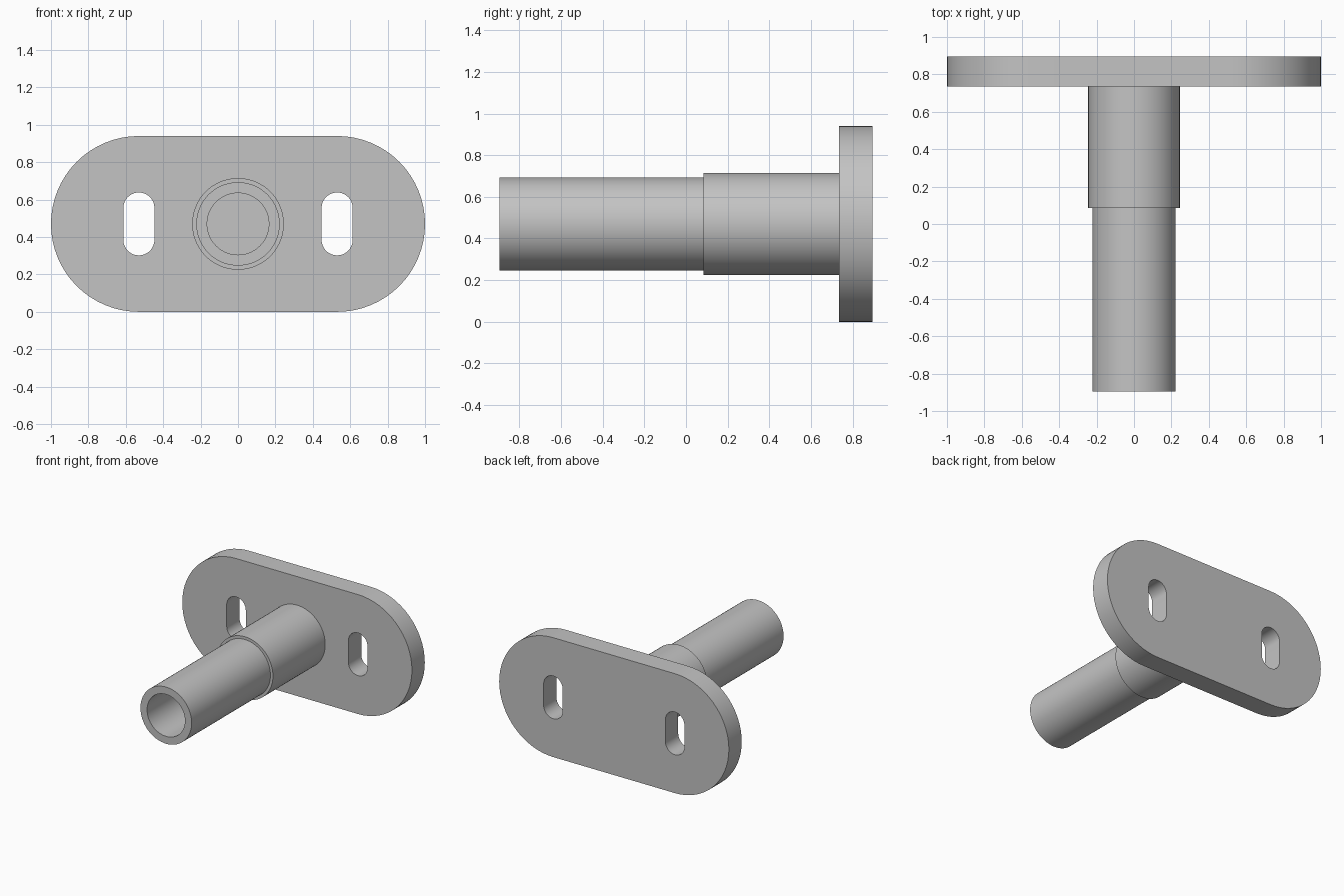
import bpy, bmesh
from math import pi, sin, cos, radians
from mathutils import Matrix, Vector

if "Cube" in bpy.data.objects:
    bpy.data.objects.remove(bpy.data.objects["Cube"])

AXIS_Z = 0.47            # height of the tube axis
PLATE_FRONT, PLATE_BACK = 0.735, 0.895
TUBE_FRONT = -0.895

grey = bpy.data.materials.new("plain_grey")
grey.use_nodes = True
colour = (0.55, 0.55, 0.55, 1)
grey.diffuse_color = colour
grey.node_tree.nodes["Principled BSDF"].inputs["Base Color"].default_value = colour


def finish(bm, name):
    bmesh.ops.remove_doubles(bm, verts=bm.verts, dist=1e-5)
    bmesh.ops.recalc_face_normals(bm, faces=bm.faces)
    mesh = bpy.data.meshes.new(name)
    bm.to_mesh(mesh)
    bm.free()
    mesh.materials.append(grey)
    obj = bpy.data.objects.new(name, mesh)
    bpy.context.collection.objects.link(obj)
    bpy.ops.object.select_all(action='DESELECT')
    obj.select_set(True)
    bpy.context.view_layer.objects.active = obj
    bpy.ops.object.shade_smooth_by_angle(angle=radians(30))
    return obj


def stadium(cx, half_gap, radius, upright, steps=32):
    """Outline of a slot: two half circles joined by straight sides."""
    points = []
    for side in (1, -1):
        for i in range(steps + 1):
            a = -pi / 2 + pi * i / steps
            u, v = side * (half_gap + radius * cos(a)), side * radius * sin(a)
            points.append((cx - v, u) if upright else (cx + u, v))
    return points


# Mounting plate: rounded outline with two upright slots
outlines = [stadium(0, 0.53, 0.47, False)]
outlines += [stadium(s * 0.53, 0.085, 0.083, True) for s in (-1, 1)]
bm = bmesh.new()
edges = []
for outline in outlines:
    ring = [bm.verts.new((x, PLATE_FRONT, AXIS_Z + z)) for x, z in outline]
    edges += [bm.edges.new((a, b)) for a, b in zip(ring, ring[1:] + ring[:1])]
bmesh.ops.triangle_fill(bm, edges=edges, use_beauty=True, normal=(0, -1, 0))
thick = bmesh.ops.extrude_face_region(bm, geom=bm.faces[:], use_keep_orig=True)
bmesh.ops.translate(bm, vec=(0, PLATE_BACK - PLATE_FRONT, 0),
                    verts=[v for v in thick["geom"] if isinstance(v, bmesh.types.BMVert)])
finish(bm, "mounting_plate")

# Hollow tube with a wider collar at the plate, turned about the y axis
profile = [(0, PLATE_FRONT), (0.165, PLATE_FRONT), (0.165, TUBE_FRONT),
           (0.223, TUBE_FRONT), (0.223, 0.085), (0.245, 0.085), (0.245, PLATE_FRONT)]
bm = bmesh.new()
line = [bm.verts.new((r, y, AXIS_Z)) for r, y in profile]
edges = [bm.edges.new(pair) for pair in zip(line, line[1:])]
bmesh.ops.spin(bm, geom=line + edges, cent=(0, 0, AXIS_Z), axis=(0, 1, 0),
               angle=2 * pi, steps=72, use_merge=True)
finish(bm, "stepped_tube")
